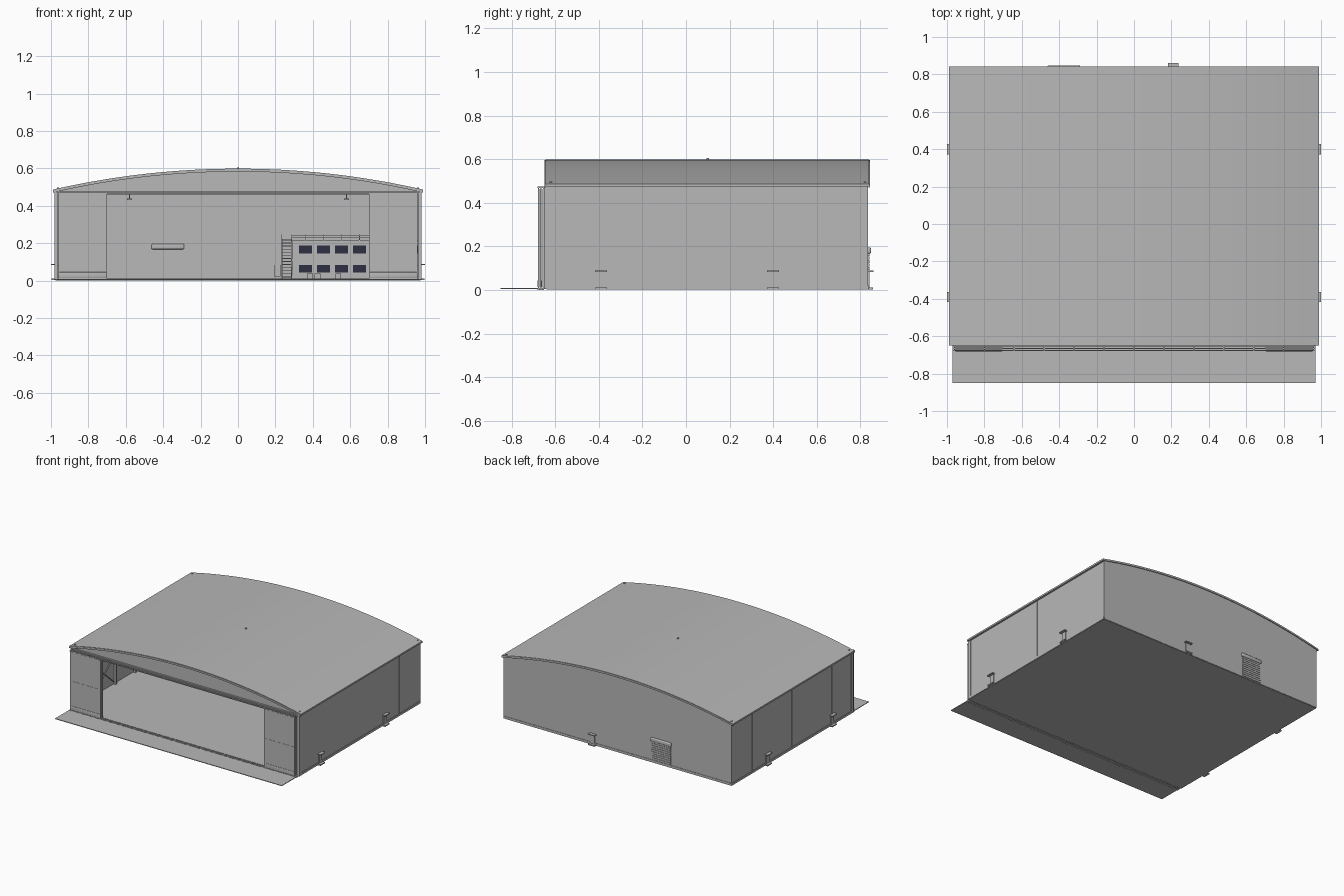
import bpy, bmesh, math
from mathutils import Vector

if "Cube" in bpy.data.objects:
    bpy.data.objects.remove(bpy.data.objects["Cube"], do_unlink=True)


def material(name, rgb):
    m = bpy.data.materials.new(name)
    m.use_nodes = True
    m.diffuse_color = (*rgb, 1)
    bsdf = next(n for n in m.node_tree.nodes if n.type == 'BSDF_PRINCIPLED')
    bsdf.inputs["Base Color"].default_value = (*rgb, 1)
    bsdf.inputs["Roughness"].default_value = 0.8
    return m


GREY = material("light_grey", (0.48, 0.48, 0.48))
GLASS = material("dark_glass", (0.027, 0.03, 0.055))


def finish(name, bm, mat=GREY, smooth=False):
    bmesh.ops.recalc_face_normals(bm, faces=bm.faces)
    mesh = bpy.data.meshes.new(name)
    bm.to_mesh(mesh)
    bm.free()
    mesh.materials.append(mat)
    ob = bpy.data.objects.new(name, mesh)
    bpy.context.collection.objects.link(ob)
    if smooth:
        bpy.ops.object.select_all(action='DESELECT')
        ob.select_set(True)
        bpy.context.view_layer.objects.active = ob
        bpy.ops.object.shade_smooth_by_angle(angle=math.radians(30))
    return ob


def add_box(bm, x, y, z):
    """Box from (low, high) pairs."""
    vs = bmesh.ops.create_cube(bm, size=1)["verts"]
    for v in vs:
        v.co = [lo + (c + 0.5) * (hi - lo) for c, (lo, hi) in zip(v.co, (x, y, z))]


def boxes(name, items, mat=GREY, bevel=0):
    bm = bmesh.new()
    for item in items:
        add_box(bm, *item)
    if bevel:
        bmesh.ops.bevel(bm, geom=bm.edges[:], offset=bevel, segments=3,
                        affect='EDGES', profile=0.5)
    return finish(name, bm, mat, smooth=bevel > 0)


def mid(c, w):
    return (c - w / 2, c + w / 2)


def mirrored(items):
    return items + [((-x[1], -x[0]), y, z) for x, y, z in items]


def add_bar(bm, a, b, r):
    """Thin square bar between two points."""
    a, b = Vector(a), Vector(b)
    vs = bmesh.ops.create_cube(bm, size=1)["verts"]
    q = (b - a).to_track_quat('Z', 'Y')
    for v in vs:
        v.co = (a + b) / 2 + q @ Vector((v.co.x * r, v.co.y * r, v.co.z * (b - a).length))


# Roof curve: circular arc
HALF, TOP, RISE = 0.99, 0.599, 0.112
RADIUS = (HALF ** 2 + RISE ** 2) / (2 * RISE)


def arc(x, drop=0.0):
    return TOP - drop - RADIUS + math.sqrt(RADIUS ** 2 - x * x)


def arc_strip(name, half, y, low, drop, smooth=False, n=48):
    """Solid under the roof curve; low(x) gives the lower edge."""
    bm = bmesh.new()
    xs = [half * (2 * i / n - 1) for i in range(n + 1)]
    rings = []
    for x in xs:
        lo, hi = low(x), arc(x, drop)
        rings.append([bm.verts.new(p) for p in
                      ((x, y[0], lo), (x, y[1], lo), (x, y[1], hi), (x, y[0], hi))])
    for r, s in zip(rings, rings[1:]):
        for k in range(4):
            bm.faces.new((r[k], r[(k + 1) % 4], s[(k + 1) % 4], s[k]))
    bm.faces.new(rings[0])
    bm.faces.new(rings[-1])
    return finish(name, bm, smooth=smooth)


FRONT, BACK, WALL = -0.64, 0.835, 0.975

# Ground and floor
boxes("floor_slab", [((-WALL, WALL), (FRONT, BACK), (0.002, 0.009))])
boxes("apron", [((-0.97, 0.97), (-0.85, FRONT), (0.004, 0.009))])

# Roof, gables and edge trim
arc_strip("roof", HALF, (FRONT - 0.005, BACK + 0.005), lambda x: arc(x, 0.01), 0, True)
arc_strip("front_gable", WALL, (FRONT, FRONT + 0.012), lambda x: 0.465, 0.009)
arc_strip("back_wall", WALL, (BACK - 0.012, BACK), lambda x: 0.003, 0.009)
for label, y in (("front", FRONT - 0.009), ("back", BACK + 0.002)):
    arc_strip(label + "_roof_trim", HALF, (y, y + 0.006), lambda x: arc(x, 0.016), 0.003, True)

# Side walls with plinth, joint strips and eaves gutter
boxes("side_walls", mirrored([((WALL - 0.012, WALL), (FRONT, BACK), (0.003, 0.483))]))
boxes("side_plinths", mirrored([((WALL, WALL + 0.004), (FRONT, BACK), (0.005, 0.022))]))
boxes("back_plinth", [((-WALL, WALL), (BACK, BACK + 0.003), (0.005, 0.022))])
boxes("wall_joint_strips", mirrored(
    [((WALL, WALL + 0.003), mid(y, 0.006), (0.02, 0.48)) for y in (-0.39, 0.1, 0.58)]))
boxes("eaves_gutters", mirrored([((0.975, HALF), (FRONT, BACK), (0.474, 0.487))]))
boxes("front_corner_posts", mirrored([((0.962, 0.98), (-0.65, -0.625), (0.005, 0.475))]))

# Sliding door leaves stacked at each side, with rails and rounded skirts
leaf_y = (-0.654, -0.665, -0.676)
boxes("door_leaves", mirrored(
    [((0.7, 0.96), mid(y, 0.004), (0.012, 0.464)) for y in leaf_y]))
boxes("door_frames", mirrored(
    [((0.7, 0.96), mid(y, 0.007), mid(z, 0.008)) for y in leaf_y for z in (0.234, 0.46)]
    + [(mid(x, 0.006), mid(y, 0.007), (0.012, 0.464)) for y in leaf_y for x in (0.703, 0.957)]))
boxes("door_skirts", mirrored(
    [((0.702, 0.958), mid(y, 0.009), (0.013, 0.046)) for y in leaf_y]), bevel=0.004)
boxes("door_header", [((-0.965, 0.965), (-0.652, FRONT), (0.462, 0.476))]
      + [((-0.965, 0.965), mid(y, 0.004), (0.464, 0.472)) for y in leaf_y]
      + [(mid(i * 0.16, 0.006), (-0.68, FRONT), (0.467, 0.475)) for i in range(-6, 7)])
boxes("ground_rails", [((-0.965, 0.965), mid(y, 0.003), (0.006, 0.012)) for y in leaf_y]
      + [(mid(i * 0.0193, 0.009), (-0.68, -0.65), (0, 0.01)) for i in range(-50, 51)])

# Small side doors with canopies and steps
side = []
for y in (-0.39, 0.4):
    side += [((0.95, 0.981), mid(y, 0.036), (0.022, 0.084)),
             ((0.97, 1.0), mid(y, 0.055), (0.084, 0.09)),
             ((0.97, 0.998), mid(y, 0.055), (0.003, 0.012))]
boxes("side_doors", mirrored(side))
boxes("back_door", [(mid(0.21, 0.036), (0.81, 0.841), (0.022, 0.084)),
                    (mid(0.21, 0.055), (0.815, 0.86), (0.084, 0.09)),
                    (mid(0.21, 0.055), (0.83, 0.858), (0.003, 0.012))])

# Roller shutter through the back wall
boxes("roller_shutter", [(mid(-0.375, 0.16), (0.821, 0.842), (0.012 + i * 0.016, 0.026 + i * 0.016))
                         for i in range(10)])
boxes("shutter_hood", [(mid(-0.375, 0.175), (0.812, 0.848), (0.168, 0.196))], bevel=0.006)

# Roof trusses inside the arch, wall columns and bracing
bm = bmesh.new()
ys = (-0.39, -0.14, 0.1, 0.34, 0.58)
xs = [-0.96 + i * 0.12 for i in range(17)]
for y in ys:
    add_bar(bm, (-0.96, y, 0.472), (0.96, y, 0.472), 0.008)
    for i, (a, b) in enumerate(zip(xs, xs[1:])):
        za, zb = arc(a, 0.015), arc(b, 0.015)
        add_bar(bm, (a, y, za), (b, y, zb), 0.008)
        add_bar(bm, (a, y, za if i % 2 else 0.472), (b, y, 0.472 if i % 2 else zb), 0.005)
    for s in (-1, 1):
        add_bar(bm, (s * 0.95, y, 0.008), (s * 0.95, y, 0.475), 0.016)
for s in (-1, 1):
    for a, b in zip(ys, ys[1:]):
        add_bar(bm, (s * 0.955, a, 0.24), (s * 0.955, b, 0.24), 0.006)
    add_bar(bm, (s * 0.955, ys[0], 0.02), (s * 0.955, ys[1], 0.24), 0.006)
    add_bar(bm, (s * 0.955, ys[0], 0.24), (s * 0.955, ys[1], 0.02), 0.006)
finish("steel_frame", bm)

# Hanging lamps
bm = bmesh.new()
for x in (-0.58, 0.58):
    for y in (-0.2, 0.2, 0.6):
        add_bar(bm, (x, y, 0.44), (x, y, 0.475), 0.003)
        add_box(bm, mid(x, 0.026), mid(y, 0.026), (0.432, 0.44))
finish("hanging_lamps", bm)

# Two-storey office inside, with windows, roof rail and outside stair
OFF = 0.5
boxes("office_block", [((0.29, 0.962), (OFF, 0.822), (0.009, 0.215)),
                       ((0.285, 0.962), (OFF - 0.006, 0.822), (0.106, 0.114)),
                       ((0.285, 0.962), (OFF - 0.006, 0.822), (0.21, 0.218))])
cols = [0.36 + i * 0.0965 for i in range(7)]
boxes("office_windows", [(mid(x, 0.07), (OFF - 0.004, OFF + 0.002), z)
                         for x in cols for z in ((0.043, 0.083), (0.146, 0.187))], GLASS)
boxes("office_rail", [((0.29, 0.96), mid(OFF, 0.003), mid(z, 0.003)) for z in (0.231, 0.243)]
      + [(mid(x, 0.003), mid(OFF, 0.003), (0.215, 0.247)) for x in cols])
boxes("office_stair", [((0.235, 0.285), mid(0.46 + i * 0.022, 0.022), mid(0.02 + i * 0.0165, 0.004))
                       for i in range(13)])
bm = bmesh.new()
for x in (0.235, 0.285):
    add_bar(bm, (x, 0.45, 0.01), (x, 0.73, 0.22), 0.005)
    add_bar(bm, (x, 0.45, 0.035), (x, 0.73, 0.245), 0.003)
finish("stair_stringers", bm)
boxes("storage_crates", [(mid(x, 0.03), mid(0.46, 0.03), (0.009, 0.038)) for x in (0.385, 0.425, 0.535)])

# Roof corner markers and centre mast
boxes("roof_markers", mirrored([(mid(0.962, 0.01), mid(y, 0.01), (0.485, 0.497)) for y in (-0.62, 0.82)])
      + [(mid(0, 0.01), mid(0.1, 0.01), (0.595, 0.606))])
